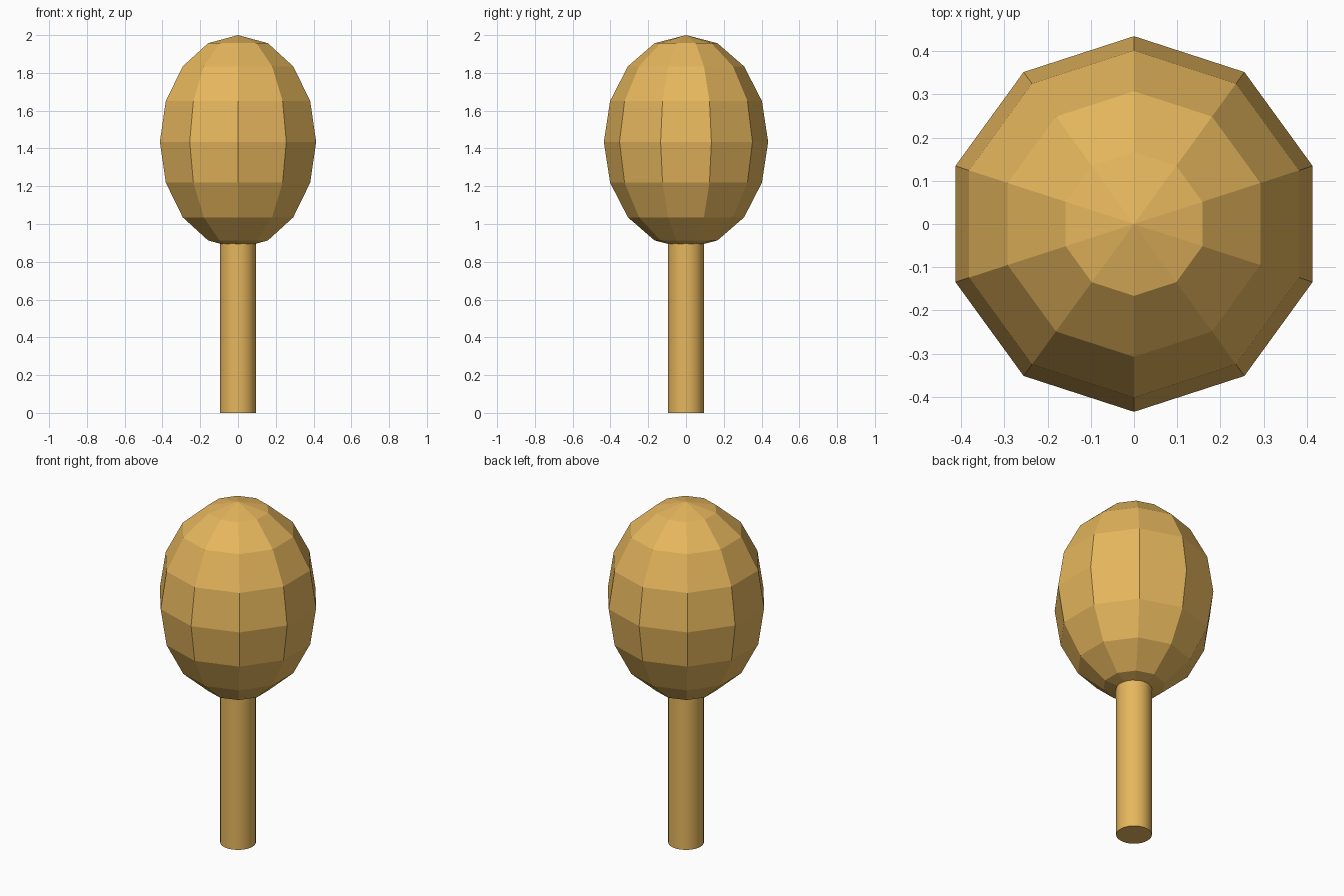
import bpy, bmesh, math

if "Cube" in bpy.data.objects:
    bpy.data.objects.remove(bpy.data.objects["Cube"])

gold = bpy.data.materials.new("gold")
gold.diffuse_color = (0.79, 0.47, 0.11, 1)
gold.use_nodes = True
gold.node_tree.nodes["Principled BSDF"].inputs["Base Color"].default_value = gold.diffuse_color


def lathe(name, profile, sides, start=0.0):
    """Revolve (radius, z) points around the z axis; radius 0 ends become poles."""
    bm = bmesh.new()
    rings = []
    for r, z in profile:
        if r < 1e-6:
            rings.append([bm.verts.new((0, 0, z))] * sides)
        else:
            angles = [start + 2 * math.pi * i / sides for i in range(sides)]
            rings.append([bm.verts.new((r * math.cos(a), r * math.sin(a), z)) for a in angles])
    for low, high in zip(rings, rings[1:]):
        for i in range(sides):
            j = (i + 1) % sides
            corners = [low[i], low[j], high[j], high[i]]
            bm.faces.new(list(dict.fromkeys(corners)))
    # close open ends with flat caps
    if profile[0][0] > 1e-6:
        bm.faces.new(rings[0][::-1])
    if profile[-1][0] > 1e-6:
        bm.faces.new(rings[-1])
    bmesh.ops.recalc_face_normals(bm, faces=bm.faces)
    mesh = bpy.data.meshes.new(name)
    bm.to_mesh(mesh)
    bm.free()
    mesh.materials.append(gold)
    obj = bpy.data.objects.new(name, mesh)
    bpy.context.collection.objects.link(obj)
    return obj


# Faceted egg-shaped head: 10 sides, 8 bands, corner on the y axis
radius, height, centre = 0.435, 0.565, 1.435
arc = [math.pi * i / 8 for i in range(9)]
head = lathe("head", [(radius * math.sin(a), centre - height * math.cos(a)) for a in arc],
             10, math.pi / 2)

# Round handle, running slightly into the head
handle = lathe("handle", [(0.095, 0.0), (0.095, 0.93)], 32)
bpy.context.view_layer.objects.active = handle
handle.select_set(True)
bpy.ops.object.shade_smooth_by_angle(angle=math.radians(30))
